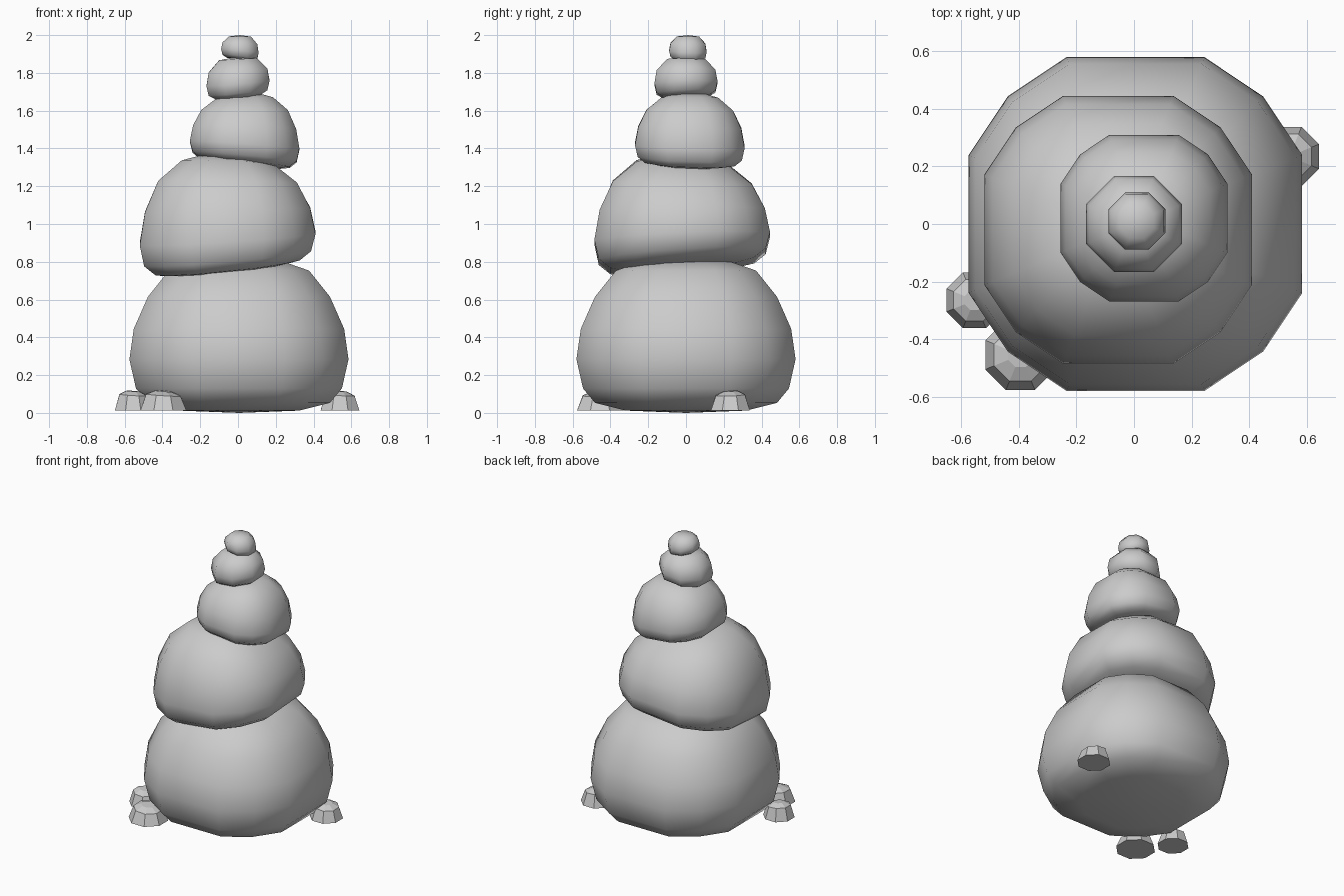
import bpy, bmesh, math

cube = bpy.data.objects.get("Cube")
if cube:
    bpy.data.objects.remove(cube, do_unlink=True)

grey = bpy.data.materials.new("stone_grey")
grey.use_nodes = True
colour = (0.6, 0.6, 0.6, 1)
grey.diffuse_color = colour
grey.node_tree.nodes["Principled BSDF"].inputs["Base Color"].default_value = colour

# Profiles: (radius factor, height factor) from bottom to top
BIG = [(0.55, 0.015), (0.83, 0.065), (0.94, 0.16), (1, 0.35),
       (0.96, 0.55), (0.83, 0.76), (0.64, 0.93), (0.4, 0.99)]
FLAT = [(0.62, 0.01), (0.82, 0.04), (0.95, 0.12), (1, 0.28),
        (0.94, 0.53), (0.79, 0.77), (0.52, 0.94), (0.3, 0.99)]
SMALL = [(0.7, 0.01), (0.93, 0.12), (1, 0.35),
         (0.93, 0.66), (0.6, 0.94)]
PEBBLE = [(1, 0), (0.75, 0.8), (0.35, 1)]


def stone(name, centre, half, z0, z1, profile, steps, low=(0, 0), high=(0, 0), smooth=True):
    """Rounded stone whose underside and top lean by their own slopes."""
    bm = bmesh.new()
    angles = [math.radians(90 * q + a) for q in range(4) for a in steps]
    radius = half / math.cos(math.radians(22.5))

    def point(r, f, a):
        x, y = radius * r * math.cos(a), radius * r * math.sin(a)
        sx, sy = [b + (t - b) * f for b, t in zip(low, high)]
        return bm.verts.new((centre[0] + x, centre[1] + y,
                             z0 + (z1 - z0) * f + sx * x + sy * y))

    rings = [[point(r, f, a) for a in angles] for r, f in profile]
    n = len(angles)
    for lower, upper in zip(rings, rings[1:]):
        for i in range(n):
            j = (i + 1) % n
            bm.faces.new((lower[i], lower[j], upper[j], upper[i]))
    # Close the underside and the top
    if smooth:
        bottom, top = point(0, 0, 0), point(0, 1, 0)
        for i in range(n):
            j = (i + 1) % n
            bm.faces.new((bottom, rings[0][j], rings[0][i]))
            bm.faces.new((top, rings[-1][i], rings[-1][j]))
    else:
        bm.faces.new(rings[0][::-1])
        bm.faces.new(rings[-1])
    for face in bm.faces:
        face.smooth = smooth
    mesh = bpy.data.meshes.new(name)
    bm.to_mesh(mesh)
    bm.free()
    mesh.materials.append(grey)
    obj = bpy.data.objects.new(name, mesh)
    bpy.context.collection.objects.link(obj)
    return obj


TWELVE = (22.5, 45, 67.5)
EIGHT = (22.5, 67.5)

# Stacked stones from the ground up
stone("base_stone", (0.005, 0), 0.58, 0, 0.81, BIG, TWELVE)
stone("second_stone", (-0.055, -0.02), 0.465, 0.755, 1.36, FLAT, TWELVE,
      (0.11, 0.08), (-0.05, -0.05))
stone("third_stone", (0.035, 0.02), 0.29, 1.31, 1.69, FLAT, TWELVE,
      (-0.11, -0.04), (0.03, 0))
stone("fourth_stone", (0, 0), 0.167, 1.67, 1.885, SMALL, EIGHT, (0.1, 0.04), (0.05, 0))
stone("top_stone", (0.01, 0.01), 0.099, 1.87, 2.0, SMALL, EIGHT, (-0.15, -0.05), (0, 0))

# Loose pebbles around the base
for name, centre, half in (("left_pebble", (0.54, 0.235), 0.103),
                           ("right_pebble", (-0.555, -0.265), 0.097),
                           ("front_pebble", (-0.395, -0.455), 0.122)):
    stone(name, centre, half, 0.012, 0.115, PEBBLE, EIGHT,
          high=(-0.08, 0.05), smooth=False)
